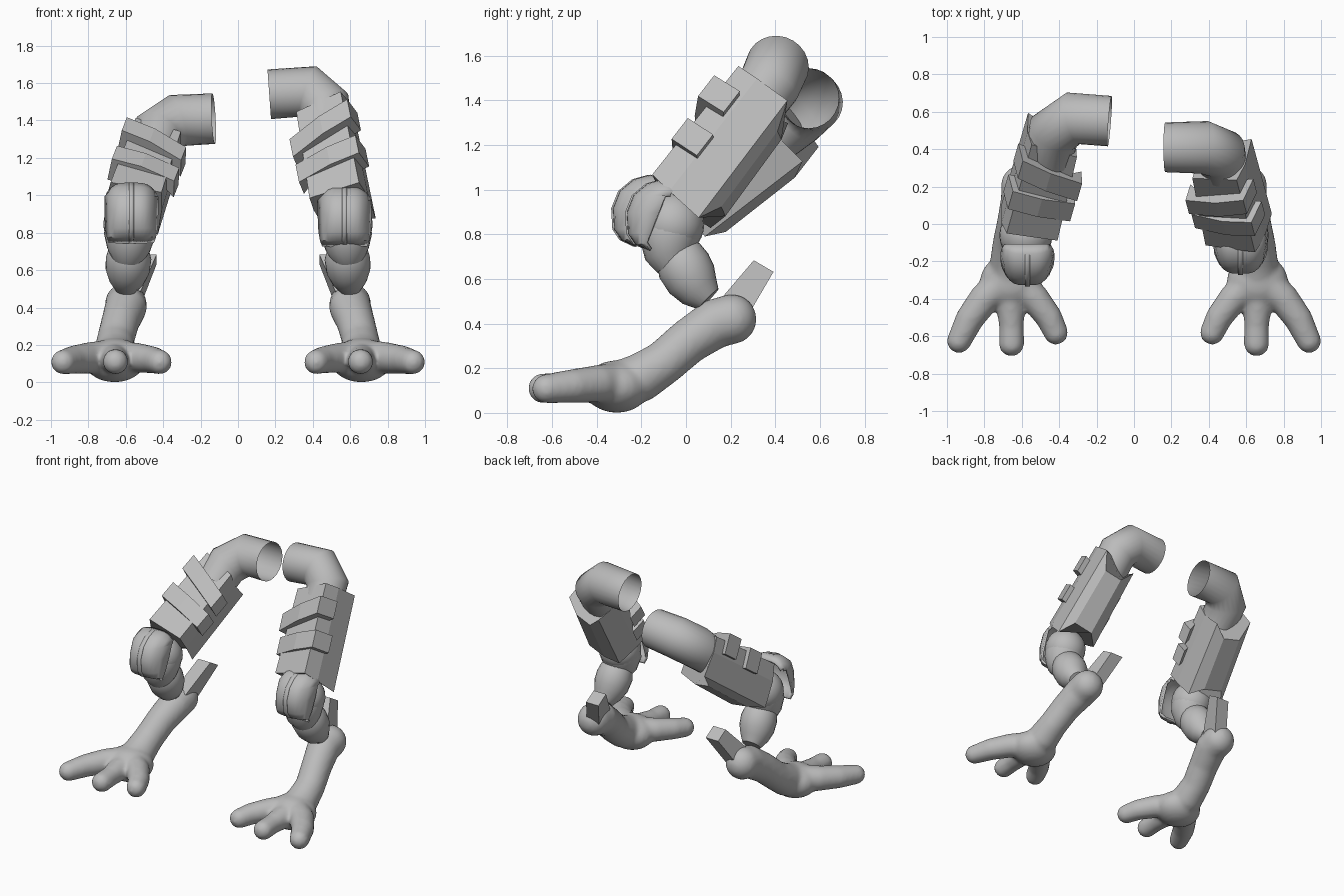
import bpy, bmesh, math
from mathutils import Vector, Matrix

cube = bpy.data.objects.get("Cube")
if cube:
    bpy.data.objects.remove(cube)

GREY = bpy.data.materials.new("plain grey")
GREY.use_nodes = True
GREY.diffuse_color = (0.5, 0.5, 0.5, 1)
GREY.node_tree.nodes["Principled BSDF"].inputs["Base Color"].default_value = (0.5, 0.5, 0.5, 1)


def finish(bm, name, smooth=None):
    """Turn a bmesh into a named object, optionally smooth shaded by angle."""
    bmesh.ops.recalc_face_normals(bm, faces=bm.faces)
    mesh = bpy.data.meshes.new(name)
    bm.to_mesh(mesh)
    bm.free()
    mesh.materials.append(GREY)
    ob = bpy.data.objects.new(name, mesh)
    bpy.context.collection.objects.link(ob)
    if smooth:
        bpy.ops.object.select_all(action='DESELECT')
        ob.select_set(True)
        bpy.context.view_layer.objects.active = ob
        bpy.ops.object.shade_smooth_by_angle(angle=math.radians(smooth))
    return ob


def bridge(bm, rings, cap=True):
    """Skin a list of equal vertex rings."""
    n = len(rings[0])
    for lo, hi in zip(rings, rings[1:]):
        for i in range(n):
            j = (i + 1) % n
            bm.faces.new((lo[i], lo[j], hi[j], hi[i]))
    if cap:
        bm.faces.new(rings[0])
        bm.faces.new(rings[-1])


def tube(bm, path, cap=True, sides=24):
    """Loft circles along (x, y, z, radius) points."""
    pts = [Vector(p[:3]) for p in path]
    rings = []
    u = None
    for i, p in enumerate(pts):
        t = Vector()
        if i:
            t += (p - pts[i - 1]).normalized()
        if i + 1 < len(pts):
            t += (pts[i + 1] - p).normalized()
        t.normalize()
        u = t.orthogonal() if u is None else u - t * u.dot(t)
        u.normalize()
        v = t.cross(u)
        r = path[i][3]
        angles = [2 * math.pi * k / sides for k in range(sides)]
        rings.append([bm.verts.new(p + r * (u * math.cos(a) + v * math.sin(a))) for a in angles])
    bridge(bm, rings, cap)


def ball(bm, centre, scale):
    m = Matrix.Translation(centre) @ Matrix.Diagonal((*scale, 1))
    bmesh.ops.create_uvsphere(bm, u_segments=24, v_segments=14, radius=1, matrix=m)


def mirrored(path, s):
    return [(s * p[0], *p[1:]) for p in path]


def foot(side, s):
    """Lower leg, palm and three toes fused into one smooth skin."""
    bm = bmesh.new()
    limbs = [
        [(.60, .205, .42, .112), (.60, .13, .40, .112), (.63, .01, .32, .102),
         (.655, -.10, .225, .1), (.66, -.20, .16, .11), (.66, -.30, .125, .108)],
        [(.64, -.30, .135, .09), (.53, -.40, .13, .08), (.455, -.50, .12, .072), (.418, -.58, .108, .066)],
        [(.66, -.32, .13, .09), (.66, -.45, .122, .076), (.655, -.55, .115, .066), (.655, -.64, .11, .068)],
        [(.68, -.30, .135, .095), (.80, -.40, .13, .084), (.88, -.51, .12, .076), (.935, -.625, .108, .066)],
    ]
    for path in limbs:
        path = mirrored(path, s)
        tube(bm, path)
        ball(bm, path[0][:3], [path[0][3]] * 3)
        ball(bm, path[-1][:3], [path[-1][3]] * 3)
    ball(bm, (s * .66, -.31, .118), (.165, .15, .118))
    ob = finish(bm, side + "_foot", 60)
    mod = ob.modifiers.new("fuse", 'REMESH')
    mod.mode = 'VOXEL'
    mod.voxel_size = .014
    mod.use_smooth_shade = True
    mod = ob.modifiers.new("soften", 'SMOOTH')
    mod.iterations = 8


def spur(side, s):
    """Tapered square heel spur."""
    bm = bmesh.new()
    rings = []
    base, tip = Vector((.57, .20, .45)), Vector((.485, .348, .658))
    across = Vector((0, .85, -.5))
    for c, w, d in ((base, .05, .075), (tip, .05, .052)):
        rings.append([bm.verts.new(((c.x + i * w) * s, *(c + across * j * d).yz))
                      for i, j in ((-1, -1), (1, -1), (1, 1), (-1, 1))])
    bridge(bm, rings)
    finish(bm, side + "_heel_spur")


def knee(side, s, forward):
    bm = bmesh.new()
    tube(bm, mirrored([(.575, -.05, .90, .12), (.575, -.06, .85, .138), (.58, -.075, .78, .136),
                       (.585, -.07, .71, .115), (.59, -.05, .66, .085)], s))
    ball(bm, (s * .578, -.06, .845), (.142, .142, .142))
    finish(bm, side + "_knee", 50)
    bm = bmesh.new()
    tube(bm, mirrored([(.585, -.05, .76, .07), (.585, -.035, .72, .105), (.585, -.01, .66, .122),
                       (.59, .025, .60, .118), (.595, .06, .55, .096), (.60, .10, .51, .064)], s))
    finish(bm, side + "_calf", 50)

    # Curved kneecap shell, domed over the top, and its raised centre ridge
    profile = [(-.17, .735), (-.235, .765), (-.265, .81), (-.27, .90), (-.24, .975),
               (-.18, 1.025), (-.11, 1.045), (-.06, 1.03)]
    for name, half, lift, cols in (("kneecap", 1, 0, 12), ("kneecap_ridge", .1, .008, 2)):
        bm = bmesh.new()
        grid = []
        for k, (y, z) in enumerate(profile):
            row = []
            rim = -.19 + .4 * max(0, z - .76)
            for i in range(cols + 1):
                u = half * (2 * i / cols - 1)
                width = .118 + .02 * math.sin(math.pi * k / 7)
                back = max(0, rim - y) * abs(u) ** 4
                drop = .05 * abs(u) ** 4 * (k > 4)
                row.append(bm.verts.new((s * .57 + width * u, y - forward - lift + back,
                                         z + forward * .3 - drop)))
            grid.append(row)
        for lo, hi in zip(grid, grid[1:]):
            for i in range(cols):
                bm.faces.new((lo[i], lo[i + 1], hi[i + 1], hi[i]))
        ob = finish(bm, side + "_" + name, 40)
        mod = ob.modifiers.new("thickness", 'SOLIDIFY')
        mod.thickness = .015
        mod.offset = 0


def thigh(side, s, bottom, top, roll):
    """Angular thigh armour with two raised straps, in a frame along the thigh."""
    bottom, top = Vector(bottom), Vector(top)
    a = (top - bottom).normalized()
    length = (top - bottom).length
    front = Vector((-math.sin(roll), -math.cos(roll), 0))
    front = (front - a * front.dot(a)).normalized()
    wide = a.cross(front)

    def at(w, f, h):
        return bottom + wide * w * s + front * f + a * h

    # Section points: width, front offset, pull-in at the bottom and at the top
    section = [(-.15, .145, 0, .04), (.13, .145, 0, 0), (.145, .03, -.02, 0), (.13, -.15, -.04, 0),
               (.07, -.185, .07, .13), (-.07, -.185, .07, .13), (-.15, -.14, 0, .04), (-.16, .03, 0, .06)]
    bm = bmesh.new()
    bridge(bm, [[bm.verts.new(at(w, f, p)) for w, f, p, q in section],
                [bm.verts.new(at(w * (1 if w > 0 else .85), f * .95, length - q))
                 for w, f, p, q in section]])
    finish(bm, side + "_thigh_armour")

    # Straps are C shaped, wrapping the front and part of each side
    outline = [(-.195, .05), (-.19, .16), (0, .195), (.165, .19), (.18, .045),
               (.13, .045), (.12, .11), (-.13, .11)]
    for name, low, slope, sink in (("upper_strap", .40, .33, 0), ("lower_strap", .175, .13, .025)):
        bm = bmesh.new()
        bridge(bm, [[bm.verts.new(at(w, f - sink, low + h + slope * (w - .15))) for w, f in outline]
                    for h in (0, .12)])
        finish(bm, side + "_" + name)


def hip(side, path):
    """Open bent sleeve leading inward from the thigh."""
    bm = bmesh.new()
    tube(bm, path, cap=False)
    finish(bm, side + "_hip_sleeve", 60)


for side, s, forward in (("left", 1, -.012), ("right", -1, .05)):
    foot(side, s)
    spur(side, s)
    knee(side, s, forward)

thigh("left", 1, (.565, -.02, .95), (.465, .36, 1.44), math.radians(8))
thigh("right", -1, (-.565, .02, .93), (-.43, .49, 1.28), math.radians(8))
hip("left", [(.167, .41, 1.54, .133), (.375, .41, 1.555, .142), (.465, .375, 1.475, .14), (.48, .27, 1.33, .13)])
hip("right", [(-.13, .55, 1.41, .135), (-.325, .565, 1.40, .142), (-.43, .49, 1.33, .142), (-.45, .36, 1.22, .13)])
